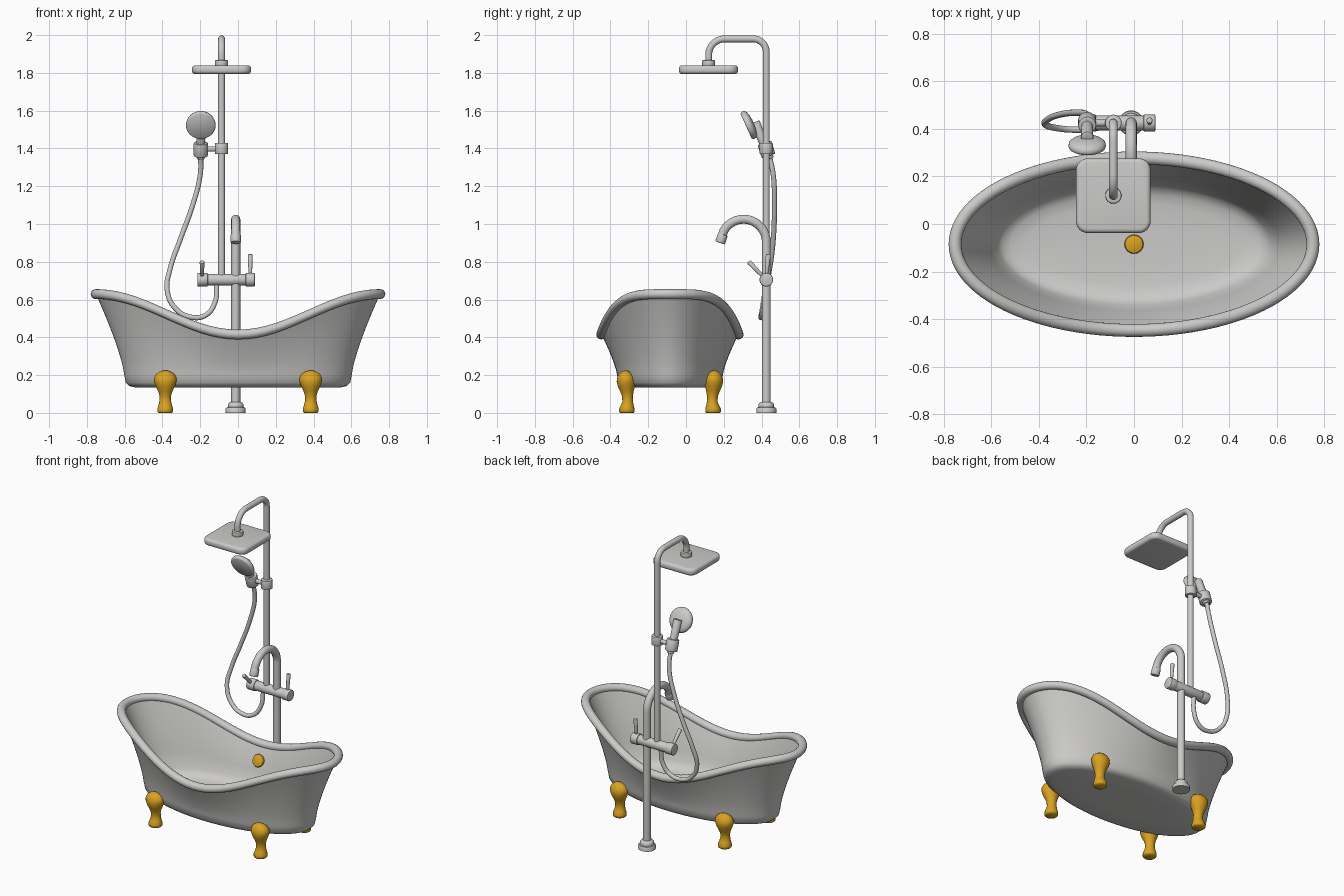
import bpy, bmesh, math
from mathutils import Vector, Matrix

if "Cube" in bpy.data.objects:
    bpy.data.objects.remove(bpy.data.objects["Cube"])


def material(name, rgb):
    m = bpy.data.materials.new(name)
    m.diffuse_color = (*rgb, 1)
    m.use_nodes = True
    m.node_tree.nodes["Principled BSDF"].inputs["Base Color"].default_value = m.diffuse_color
    return m


GREY = material("light grey", (0.6, 0.595, 0.585))
GOLD = material("gold", (0.70, 0.37, 0.015))
CY = -0.085          # tub centre in y
PY = 0.425           # plumbing line in y
PX = -0.087          # shower pole in x
SX = -0.012          # spout column in x
HX = -0.197          # hand shower in x


def finish(name, bm, mat, angle=40):
    bmesh.ops.recalc_face_normals(bm, faces=bm.faces)
    me = bpy.data.meshes.new(name)
    bm.to_mesh(me)
    bm.free()
    me.materials.append(mat)
    me.shade_smooth()
    me.set_sharp_from_angle(angle=math.radians(angle))
    ob = bpy.data.objects.new(name, me)
    bpy.context.collection.objects.link(ob)
    return ob


def loft(name, rings, mat, angle=40, closed=False):
    """Skin a list of point rings; cap the ends unless closed."""
    bm = bmesh.new()
    vs = [[bm.verts.new(p) for p in r] for r in rings]
    n = len(rings[0])
    pairs = list(zip(vs, vs[1:])) + ([(vs[-1], vs[0])] if closed else [])
    for a, b in pairs:
        for i in range(n):
            j = (i + 1) % n
            bm.faces.new((a[i], a[j], b[j], b[i]))
    if not closed:
        bm.faces.new(vs[0])
        bm.faces.new(vs[-1])
    return finish(name, bm, mat, angle)


def turned(name, origin, axis, profile, mat=GREY, n=32):
    """Lathe a (distance, radius) profile along an axis."""
    q = Vector(axis).to_track_quat('Z', 'Y')
    rings = [[Vector(origin) + q @ Vector((r * math.cos(2 * math.pi * i / n),
                                           r * math.sin(2 * math.pi * i / n), d))
              for i in range(n)] for d, r in profile]
    return loft(name, rings, mat)


def rod(name, p, q, r, r2=None, mat=GREY, e=0.005):
    """Round bar with softened ends."""
    r2 = r2 or r
    d = Vector(q) - Vector(p)
    L = d.length
    return turned(name, p, d, [(0, r - e), (e * .3, r - e * .3), (e, r), (L - e, r2),
                               (L - e * .3, r2 - e * .3), (L, r2 - e)], mat)


def tube(name, pts, r, smooth=False):
    """Pipe along points, as a mesh."""
    cu = bpy.data.curves.new(name, 'CURVE')
    cu.dimensions = '3D'
    cu.bevel_depth = r
    cu.bevel_resolution = 5
    cu.use_fill_caps = True
    if smooth:
        sp = cu.splines.new('BEZIER')
        sp.bezier_points.add(len(pts) - 1)
        for b, p in zip(sp.bezier_points, pts):
            b.co = p
            b.handle_left_type = b.handle_right_type = 'AUTO'
        sp.resolution_u = 10
    else:
        sp = cu.splines.new('POLY')
        sp.points.add(len(pts) - 1)
        for b, p in zip(sp.points, pts):
            b.co = (*p, 1)
    cu.materials.append(GREY)
    ob = bpy.data.objects.new(name, cu)
    bpy.context.collection.objects.link(ob)
    bpy.ops.object.select_all(action='DESELECT')
    ob.select_set(True)
    bpy.context.view_layer.objects.active = ob
    bpy.ops.object.convert(target='MESH')
    me = bpy.context.object.data
    me.shade_smooth()
    me.set_sharp_from_angle(angle=math.radians(40))


def arc(x, cy, cz, r, a0, a1, n=16):
    return [(x, cy + r * math.cos(math.radians(a0 + (a1 - a0) * i / n)),
             cz + r * math.sin(math.radians(a0 + (a1 - a0) * i / n))) for i in range(n + 1)]


# Tub shell: outer wall up to the rim, inner wall down to the floor
N = 96
ANG = [2 * math.pi * i / N for i in range(N)]


def rim_z(t):
    return 0.415 + 0.107 * (1 - math.cos(math.pi * abs(math.cos(t))))


def flat_ring(a, b, z):
    return [(a * math.cos(t), CY + b * math.sin(t), z) for t in ANG]


def wall_ring(s, inset):
    a, b = 0.602 + 0.151 * s ** 1.3 - inset, 0.28 + 0.083 * s ** 1.3 - inset
    return [(a * math.cos(t), CY + b * math.sin(t), 0.2 + (rim_z(t) - 0.2) * s) for t in ANG]


rings = [flat_ring(*v) for v in ((.3, .12, .135), (.545, .225, .135), (.575, .255, .142),
                                 (.594, .272, .16))]
rings += [wall_ring(i / 12, 0) for i in range(13)]
rings += [wall_ring(i / 12, 0.02) for i in range(12, 2, -1)]
rings += [flat_ring(*v) for v in ((.574, .254, .215), (.555, .238, .19), (.52, .21, .174),
                                  (.45, .17, .167), (.2, .08, .163))]
loft("tub_shell", rings, GREY, 60)

# Rolled rim
rings = []
for t in ANG:
    out = Vector((math.cos(t) * .363, math.sin(t) * .753, 0)).normalized()
    c = Vector((.753 * math.cos(t), CY + .363 * math.sin(t), rim_z(t)))
    rings.append([c + out * .027 * math.cos(k * math.pi / 8)
                  + Vector((0, 0, .026 * math.sin(k * math.pi / 8))) for k in range(16)])
loft("tub_rim", rings, GREY, 80, closed=True)

# Claw feet: (z, outward shift, x radius, y radius)
FOOT = [(0, 0, .036, .036), (.006, 0, .042, .041), (.022, 0, .042, .041), (.04, -.002, .036, .034),
        (.06, -.004, .031, .028), (.09, -.003, .030, .029), (.115, 0, .038, .036),
        (.14, .003, .050, .045), (.165, .004, .059, .050), (.185, .005, .060, .047),
        (.205, .006, .049, .036), (.218, .007, .030, .021), (.225, .008, .008, .006)]
for sx, side in ((-1, "left"), (1, "right")):
    for sy, end in ((-1, "front"), (1, "back")):
        loft(f"{end}_{side}_foot",
             [[(sx * .385 + rx * math.cos(k * math.pi / 12),
                CY + sy * (.228 + o) + ry * math.sin(k * math.pi / 12), z) for k in range(24)]
              for z, o, rx, ry in FOOT], GOLD, 60)

# Drain and overflow cover
BUTTON = [(-.01, .038), (.007, .040), (.012, .037), (.016, .025), (.018, .006)]
turned("drain", (0, CY, .163), (0, 0, 1), BUTTON, GOLD)
turned("overflow_cover", (0, .217, .33), (0, -.92, .4), BUTTON, GOLD)

# Spout column, arch and base
tube("spout_column", [(SX, PY, 0.01), (SX, PY, .5)] + arc(SX, .305, .905, .12, 0, 152, 28)
     + [(SX, .183, .91)], .024)
rod("spout_nozzle", (SX, .196, .945), (SX, .180, .900), .027)
turned("column_base", (SX, PY, 0), (0, 0, 1),
       [(0, .053), (.022, .053), (.028, .049), (.03, .042), (.045, .042), (.056, .033), (.058, .024)])

# Mixer body, end knobs and levers
rod("mixer_body", (-.2, PY, .705), (.08, PY, .705), .031)
rod("left_knob", (-.215, PY, .705), (-.16, PY, .705), .036)
rod("right_knob", (.04, PY, .705), (.09, PY, .705), .036)
rod("left_lever", (-.19, .41, .72), (-.19, .332, .80), .009, .013)
rod("right_lever", (.065, PY, .72), (.065, .436, .84), .009, .013)

# Shower pole and overhead arm
tube("shower_pole", [(PX, PY, .705), (PX, PY, 1.3)] + arc(PX, .355, 1.91, .07, 0, 90)
     + arc(PX, .205, 1.895, .085, 90, 180) + [(PX, .12, 1.84)], .0185)
rod("head_collar", (PX, .12, 1.835), (PX, .12, 1.868), .034)

# Square rain head
bm = bmesh.new()
bmesh.ops.create_cube(bm, size=1, matrix=Matrix.Translation((PX, .119, 1.817))
                      @ Matrix.Diagonal((.314, .314, .046, 1)))
up = [e for e in bm.edges if abs(e.verts[0].co.z - e.verts[1].co.z) > .01]
bmesh.ops.bevel(bm, geom=up, offset=.05, segments=8, profile=.5, affect='EDGES')
side = [e for e in bm.edges if abs(e.verts[0].co.z - e.verts[1].co.z) < .001]
bmesh.ops.bevel(bm, geom=side, offset=.018, segments=4, profile=.5, affect='EDGES')
finish("rain_head", bm, GREY)

# Slider bracket and hand shower holder
rod("slider_clamp", (PX, PY, 1.37), (PX, PY, 1.43), .035)
rod("slider_arm", (PX, PY, 1.397), (HX, PY, 1.397), .014)
rod("holder", (HX, .437, 1.36), (HX, .415, 1.43), .038)

# Hand shower
rod("hand_shower_handle", (HX, .445, 1.345), (HX, .365, 1.54), .021, .026)
turned("hand_shower_head", (HX, .318, 1.518), (0, .91, .41),
       [(0, .070), (.004, .076), (.012, .079), (.024, .077), (.034, .066), (.04, .045), (.044, .02)])

# Hose
tube("hose", [(HX, .443, 1.355), (-.2, .462, 1.26), (-.24, .468, 1.1), (-.305, .462, .92),
              (-.36, .442, .76), (-.375, .42, .65), (-.333, .405, .555), (-.25, .397, .507),
              (-.17, .402, .518), (-.122, .415, .585), (-.112, .425, .69)], .0135, smooth=True)
